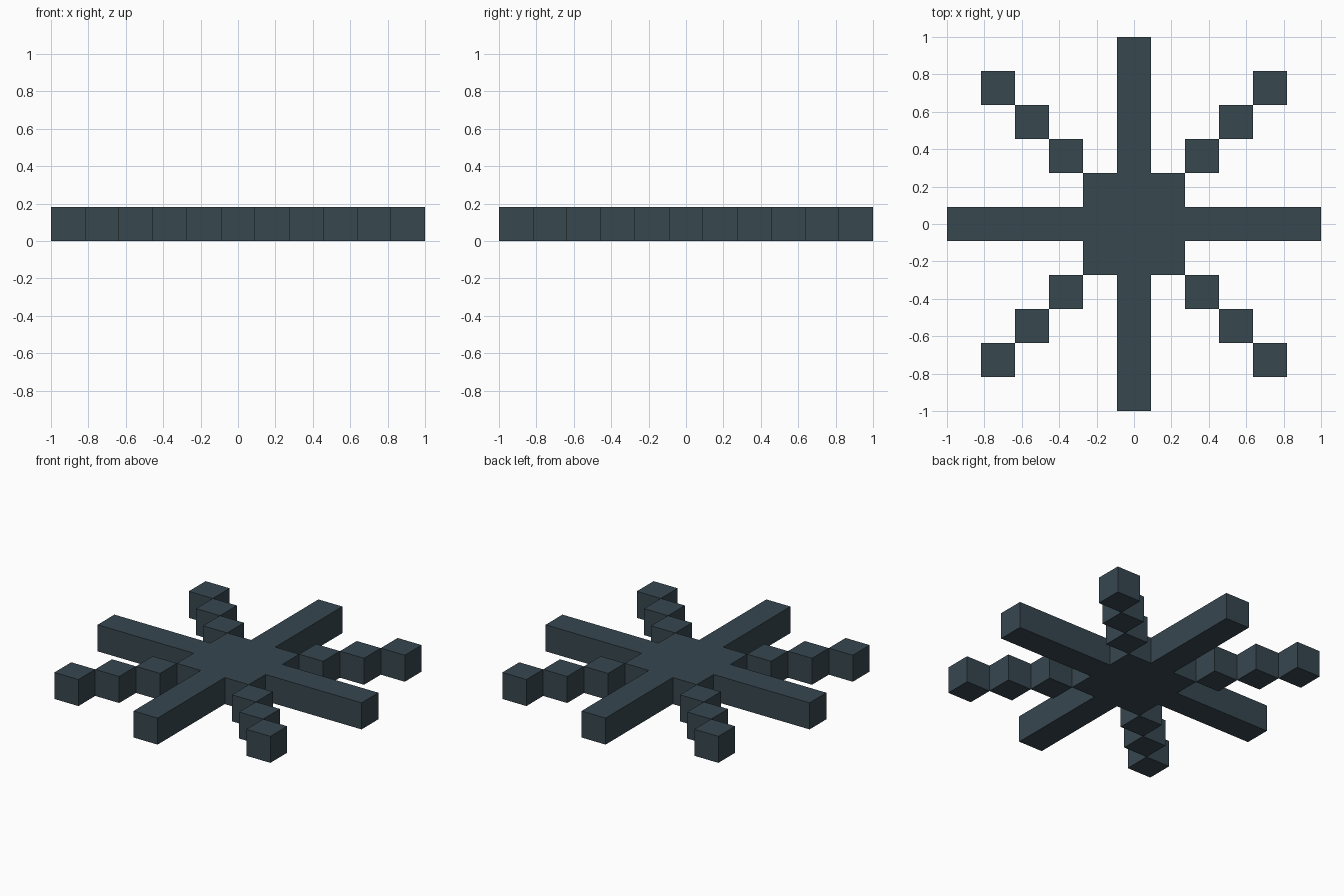
import bpy, bmesh
from mathutils import Matrix, Vector

if "Cube" in bpy.data.objects:
    bpy.data.objects.remove(bpy.data.objects["Cube"])

CELL = 2 / 11  # the model sits on an 11 x 11 grid of cubes

slate = bpy.data.materials.new("dark slate")
slate.diffuse_color = (0.0382, 0.0630, 0.0782, 1)
slate.use_nodes = True
slate.node_tree.nodes["Principled BSDF"].inputs["Base Color"].default_value = slate.diffuse_color


def add_object(name, bm):
    bmesh.ops.recalc_face_normals(bm, faces=bm.faces)
    mesh = bpy.data.meshes.new(name)
    bm.to_mesh(mesh)
    bm.free()
    mesh.materials.append(slate)
    obj = bpy.data.objects.new(name, mesh)
    bpy.context.collection.objects.link(obj)


# Core: square hub with four straight arms, one quarter outline turned four times
quarter = [(5.5, -.5), (5.5, .5), (1.5, .5), (1.5, 1.5), (.5, 1.5)]
bm = bmesh.new()
outline = []
x_axis_turns = [(1, 0), (0, 1), (-1, 0), (0, -1)]
for c, s in x_axis_turns:
    for x, y in quarter:
        outline.append(bm.verts.new(((x * c - y * s) * CELL, (x * s + y * c) * CELL, 0)))
base = bm.faces.new(outline)
top = bmesh.ops.extrude_face_region(bm, geom=[base], use_keep_orig=True)["geom"]
bmesh.ops.translate(bm, vec=(0, 0, CELL),
                    verts=[g for g in top if isinstance(g, bmesh.types.BMVert)])
add_object("hub_and_arms", bm)

# Diagonal rays: three cubes stepping out from each hub corner
for side, sx in (("right", 1), ("left", -1)):
    for end, sy in (("back", 1), ("front", -1)):
        bm = bmesh.new()
        for step in (2, 3, 4):
            centre = Vector((sx * step, sy * step, .5)) * CELL
            bmesh.ops.create_cube(bm, size=CELL, matrix=Matrix.Translation(centre))
        add_object(f"{end}_{side}_diagonal", bm)
